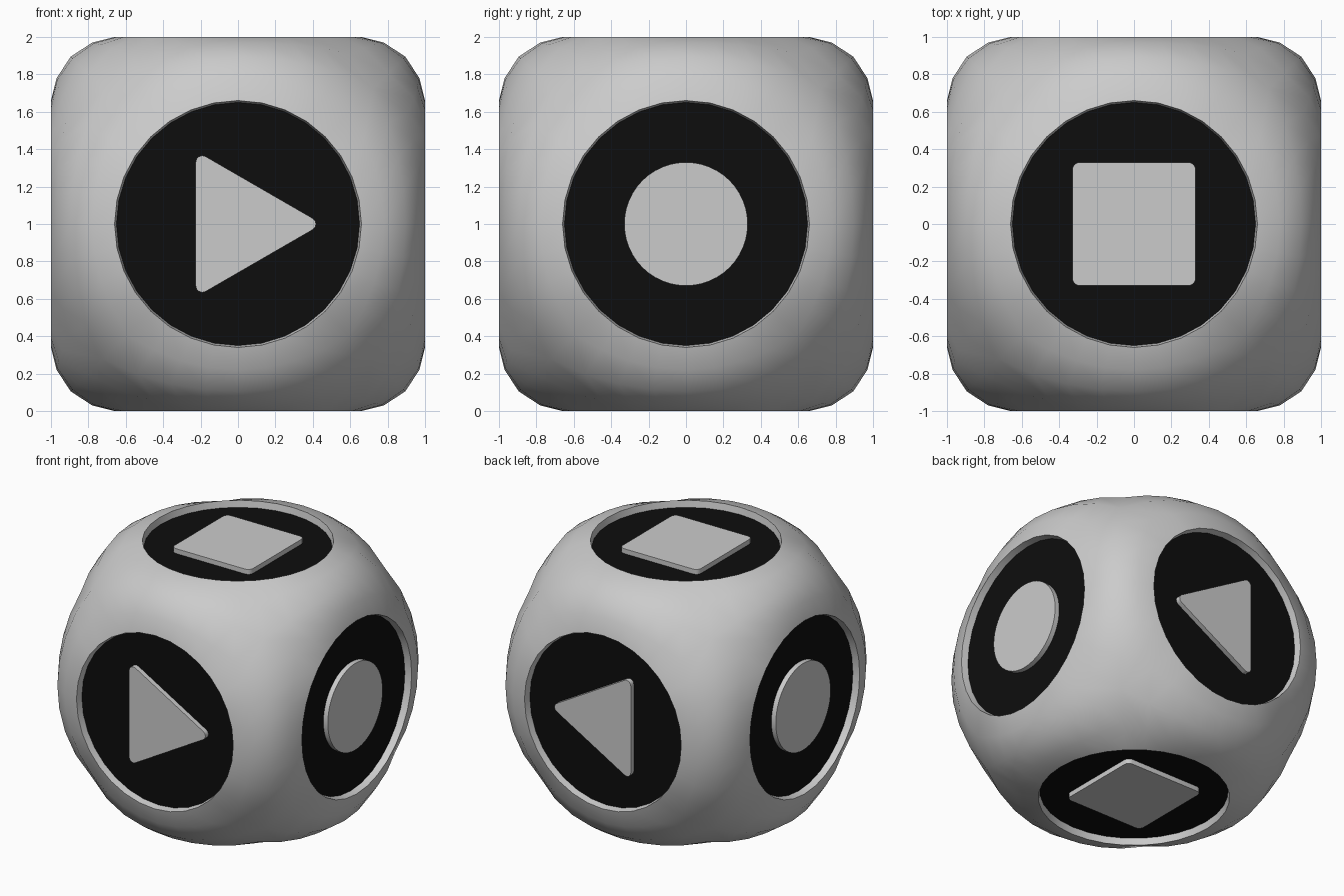
import bpy, bmesh
from math import pi, sin, cos, tan, sqrt
from mathutils import Matrix, Vector

if "Cube" in bpy.data.objects:
    bpy.data.objects.remove(bpy.data.objects["Cube"])

N = 32                      # segments around each face
RIM, FLOOR_R = 0.66, 0.65   # recess radii
FLOOR, TOP = 0.95, 0.987    # recess floor and symbol top, from cube centre
UP = Matrix.Translation((0, 0, 1))

# face name -> rotation carrying local +z onto that face
FACES = {
    "front": Matrix.Rotation(pi / 2, 4, 'X'), "back": Matrix.Rotation(-pi / 2, 4, 'X'),
    "right": Matrix.Rotation(pi / 2, 4, 'Y'), "left": Matrix.Rotation(-pi / 2, 4, 'Y'),
    "top": Matrix.Identity(4), "bottom": Matrix.Rotation(pi, 4, 'X'),
}

black = bpy.data.materials.new("black")
black.diffuse_color = (0.004, 0.004, 0.004, 1)
black.use_nodes = True
black.node_tree.nodes["Principled BSDF"].inputs["Base Color"].default_value = black.diffuse_color


def finish(bm, name, mat=None, angle=0.7):
    bmesh.ops.recalc_face_normals(bm, faces=bm.faces)
    me = bpy.data.meshes.new(name)
    bm.to_mesh(me)
    bm.free()
    ob = bpy.data.objects.new(name, me)
    bpy.context.collection.objects.link(ob)
    if mat:
        me.materials.append(mat)
    bpy.ops.object.select_all(action='DESELECT')
    ob.select_set(True)
    bpy.context.view_layer.objects.active = ob
    bpy.ops.object.shade_smooth_by_angle(angle=angle)
    return ob


def radial_curve(az):
    """Radius/height points from recess floor, over the rim, to the cube edge."""
    psi = abs((az + pi / 4) % (pi / 2) - pi / 4)
    f = tan(psi) ** 2
    h = (1.265 - 0.015 * f) / sqrt(2 + f)
    slope = 1 / cos(psi)
    rho = h * slope
    s0 = 0.12 + 0.22 * f
    r1 = (h + slope * rho - 1 - RIM * s0) / (slope - s0)
    p = [Vector((RIM, 1)), Vector((r1, 1 - s0 * (r1 - RIM))), Vector((rho, h))]
    pts = [Vector((FLOOR_R, FLOOR))]
    for t in (0, 0.45, 1):
        pts.append(p[0] * (1 - t) ** 2 + p[1] * 2 * t * (1 - t) + p[2] * t * t)
    return pts


# Rounded body: six identical ring patches welded at the cube edges
bm = bmesh.new()
for rot in FACES.values():
    cols = []
    for i in range(N):
        az = 2 * pi * i / N
        cols.append([bm.verts.new(UP @ rot @ Vector((r * cos(az), r * sin(az), z)))
                     for r, z in radial_curve(az)])
    for i in range(N):
        a, b = cols[i], cols[(i + 1) % N]
        for j in range(3):
            bm.faces.new((a[j], b[j], b[j + 1], a[j + 1]))
bmesh.ops.remove_doubles(bm, verts=bm.verts, dist=0.002)
finish(bm, "rounded_body")


def rounded_polygon(sides, radius, start, fillet, steps=5):
    """Regular polygon outline with filleted corners."""
    pts, inner = [], radius - fillet / cos(pi / sides)
    for k in range(sides):
        a = start + 2 * pi * k / sides
        for s in range(steps):
            b = a + (s / (steps - 1) - 0.5) * 2 * pi / sides
            pts.append((inner * cos(a) + fillet * cos(b), inner * sin(a) + fillet * sin(b)))
    return pts


def circle(r, n):
    return [(r * cos(2 * pi * i / n), r * sin(2 * pi * i / n)) for i in range(n)]


def plate(name, outline, z0, z1, rot, mat=None):
    """Extruded flat outline placed on one face."""
    bm = bmesh.new()
    base = bm.faces.new([bm.verts.new((x, y, z0)) for x, y in outline])
    ext = bmesh.ops.extrude_face_region(bm, geom=[base], use_keep_orig=True)
    for v in ext["geom"]:
        if isinstance(v, bmesh.types.BMVert):
            v.co.z = z1
    bm.transform(UP @ rot)
    finish(bm, name, mat)


triangle = rounded_polygon(3, 0.452, 0, 0.035)
square = rounded_polygon(4, 0.33 * sqrt(2), pi / 4, 0.04)
dot = circle(0.33, 48)
SYMBOLS = {"front": ("triangle", triangle), "back": ("triangle", triangle),
           "right": ("circle", dot), "left": ("circle", dot),
           "top": ("square", square), "bottom": ("square", square)}

# Black recess floors and raised symbols
for face, rot in FACES.items():
    plate(face + "_recess_floor", circle(FLOOR_R, N), FLOOR - 0.02, FLOOR, rot, black)
    label, outline = SYMBOLS[face]
    plate(face + "_" + label, outline, FLOOR - 0.005, TOP, rot)
